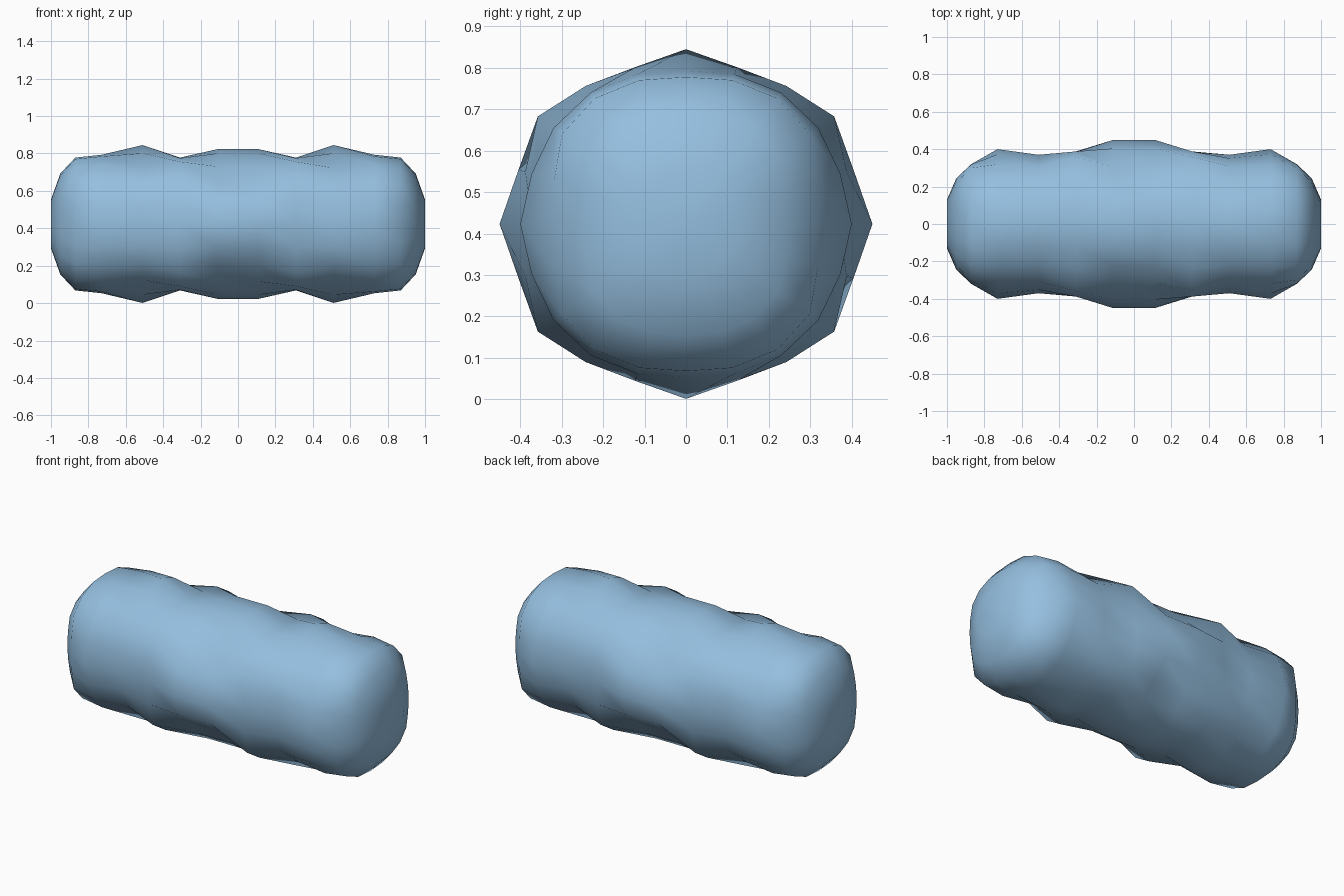
import bpy, bmesh, math

if "Cube" in bpy.data.objects:
    bpy.data.objects.remove(bpy.data.objects["Cube"])

SEG = 20
CENTRE_Z = 0.423

# Each ring: x, then radii at 0, 18, 36, 54, 72 and 90 degrees of a quarter turn
HALF = [
    (0.11, (0.450, 0.425, 0.375, 0.380, 0.397, 0.400)),
    (0.31, (0.385, 0.408, 0.442, 0.412, 0.370, 0.355)),
    (0.51, (0.370, 0.370, 0.380, 0.370, 0.398, 0.422)),
    (0.73, (0.400, 0.392, 0.395, 0.392, 0.380, 0.370)),
    (0.87, (0.320, 0.335, 0.370, 0.375, 0.365, 0.355)),
    (0.95, (0.245, 0.252, 0.275, 0.280, 0.275, 0.270)),
    (1.00, (0.130,) * 6),
]
stations = [(-x, r) for x, r in reversed(HALF)] + HALF


def quarter_index(i):
    """Fold a full turn of 20 steps onto one mirrored quarter."""
    k = i % 10
    return min(k, 10 - k)


# Lumpy body: rings along x with staggered bumps and dents, flat ends
bm = bmesh.new()
rings = []
for x, radii in stations:
    ring = []
    for i in range(SEG):
        t = 2 * math.pi * i / SEG
        r = radii[quarter_index(i)]
        ring.append(bm.verts.new((x, r * math.cos(t), CENTRE_Z + r * math.sin(t))))
    rings.append(ring)

for a, b in zip(rings, rings[1:]):
    for i in range(SEG):
        j = (i + 1) % SEG
        bm.faces.new((a[i], a[j], b[j], b[i]))

# End caps as fans
for ring, x in ((rings[0], -1.0), (rings[-1], 1.0)):
    pole = bm.verts.new((x, 0, CENTRE_Z))
    for i in range(SEG):
        bm.faces.new((ring[i], ring[(i + 1) % SEG], pole))

bmesh.ops.recalc_face_normals(bm, faces=bm.faces)
for f in bm.faces:
    f.smooth = True

mesh = bpy.data.meshes.new("lumpy_body")
bm.to_mesh(mesh)
bm.free()
body = bpy.data.objects.new("lumpy_body", mesh)
bpy.context.collection.objects.link(body)

# Single colour
blue = bpy.data.materials.new("light_blue")
blue.diffuse_color = (0.30, 0.52, 0.74, 1)
blue.use_nodes = True
blue.node_tree.nodes["Principled BSDF"].inputs["Base Color"].default_value = blue.diffuse_color
mesh.materials.append(blue)
